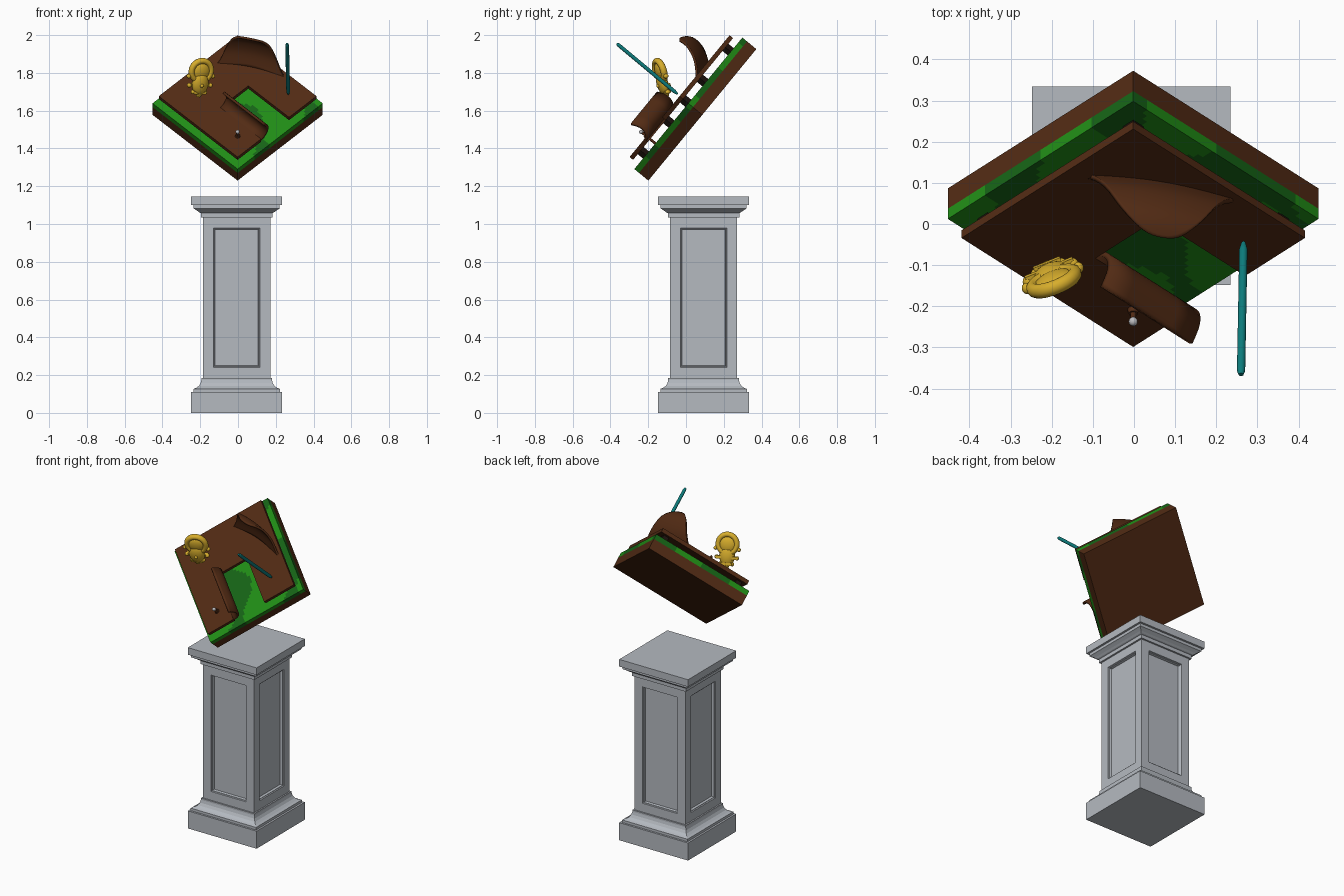
import bpy, bmesh, math
from mathutils import Matrix, Vector

if "Cube" in bpy.data.objects:
    bpy.data.objects.remove(bpy.data.objects["Cube"])


def mat(name, c):
    m = bpy.data.materials.new(name)
    m.diffuse_color = (*c, 1)
    m.use_nodes = True
    m.node_tree.nodes["Principled BSDF"].inputs["Base Color"].default_value = m.diffuse_color
    return m


STONE = mat("grey_stone", (.46, .49, .53))
BROWN = mat("dark_brown", (.085, .024, .007))
BLACK = mat("near_black", (.012, .006, .004))
GREEN = mat("bright_green", (.015, .27, .008))
DEEP = mat("deep_green", (.008, .13, .008))
GOLD = mat("gold", (.68, .42, .025))
TEAL = mat("teal", (.004, .2, .2))
SILVER = mat("silver", (.5, .5, .52))


def make(name, bm, mats, M=Matrix(), smooth=False):
    bmesh.ops.recalc_face_normals(bm, faces=bm.faces)
    me = bpy.data.meshes.new(name)
    bm.to_mesh(me)
    bm.free()
    ob = bpy.data.objects.new(name, me)
    bpy.context.collection.objects.link(ob)
    ob.matrix_world = M
    for m in mats:
        me.materials.append(m)
    if smooth:
        bpy.context.view_layer.objects.active = ob
        bpy.ops.object.select_all(action='DESELECT')
        ob.select_set(True)
        bpy.ops.object.shade_smooth_by_angle(angle=math.radians(40))
    return ob


def box(name, size, loc, m, M):
    bm = bmesh.new()
    bmesh.ops.create_cube(bm, size=1, matrix=Matrix.Translation(loc) @ Matrix.Diagonal((*size, 1)))
    return make(name, bm, [m], M)


def rod(name, r1, r2, a, b, m, M=Matrix(), n=16):
    a, b = Vector(a), Vector(b)
    d = b - a
    bm = bmesh.new()
    bmesh.ops.create_cone(bm, cap_ends=True, segments=n, radius1=r1, radius2=r2, depth=d.length,
                          matrix=Matrix.Translation((a + b) / 2) @ d.to_track_quat('Z', 'Y').to_matrix().to_4x4())
    return make(name, bm, [m], M, True)


def ball(name, r, loc, m, M=Matrix()):
    bm = bmesh.new()
    bmesh.ops.create_uvsphere(bm, u_segments=20, v_segments=12, radius=1,
                              matrix=Matrix.Translation(loc) @ Matrix.Diagonal((*r, 1)))
    return make(name, bm, [m], M, True)


def sheet(name, f, nu, nv, thick, m, M):
    """Curved sheet from a function of two 0..1 parameters."""
    bm = bmesh.new()
    g = [[bm.verts.new(f(i / nu, j / nv)) for j in range(nv + 1)] for i in range(nu + 1)]
    for i in range(nu):
        for j in range(nv):
            bm.faces.new((g[i][j], g[i + 1][j], g[i + 1][j + 1], g[i][j + 1]))
    ob = make(name, bm, [m], M, True)
    s = ob.modifiers.new("thickness", 'SOLIDIFY')
    s.thickness = thick
    s.offset = 0
    return ob


def along(pts, t):
    """Smooth interpolation along a short list of 2D points."""
    x = min(max(t, 0), 1) * (len(pts) - 1)
    i = min(int(x), len(pts) - 2)
    k = x - i
    P = [Vector(pts[min(max(i + d, 0), len(pts) - 1)]) for d in (-1, 0, 1, 2)]
    return .5 * (2 * P[1] + (P[2] - P[0]) * k + (2 * P[0] - 5 * P[1] + 4 * P[2] - P[3]) * k * k
                 + (3 * P[1] - P[0] - 3 * P[2] + P[3]) * k ** 3)


# pedestal: square profile with moulded base and cap, four recessed panels
prof = [(.241, 0), (.241, .111), (.229, .111), (.229, .127), (.214, .133), (.2, .143), (.191, .158),
        (.187, .175), (.187, .186), (.178, .186), (.178, 1.035), (.189, 1.035), (.189, 1.058),
        (.197, 1.061), (.207, 1.069), (.221, 1.078), (.228, 1.082), (.228, 1.1), (.241, 1.1), (.241, 1.145)]
bm = bmesh.new()
rings = [[bm.verts.new((sx * h, sy * h, z)) for sx, sy in ((-1, -1), (1, -1), (1, 1), (-1, 1))] for h, z in prof]
shaft = []
for i in range(len(rings) - 1):
    for k in range(4):
        l = (k + 1) % 4
        f = bm.faces.new((rings[i][k], rings[i][l], rings[i + 1][l], rings[i + 1][k]))
        if prof[i][1] == .186 and prof[i + 1][1] > 1:
            shaft.append(f)
bm.faces.new(rings[0][::-1])
bm.faces.new(rings[-1])
bm.normal_update()
for th, dp in ((.078, 0), (.004, -.006), (.004, 0), (.005, -.014)):
    bmesh.ops.inset_individual(bm, faces=shaft, thickness=th, depth=dp)
make("pedestal", bm, [STONE], Matrix.Translation((-.007, .093, 0)))

# tilted frame of the floating board: x right, y up the slope, z out of the face
ang = math.radians(50.6)
F = Matrix.Translation((-.002, -.034, 1.677)) @ Matrix.Rotation(ang, 4, 'X')
D = F @ Matrix.Rotation(math.radians(45), 4, 'Z')

# backing board and green layer
W = .637
box("backing_board", (W, W, .064), (0, 0, -.124), BROWN, D)
bm = bmesh.new()
bmesh.ops.create_cube(bm, size=1, matrix=Matrix.Translation((0, 0, -.076)) @ Matrix.Diagonal((W, W, .032, 1)))
bmesh.ops.subdivide_edges(bm, edges=[e for e in bm.edges if abs(e.verts[0].co.z - e.verts[1].co.z) < 1e-4],
                          cuts=39, use_grid_fill=True)
for f in bm.faces:
    c = f.calc_center_median()
    f.material_index = int(math.sin(c.x * 17 + 1.2 * math.sin(c.y * 11) + .4) + .6 * math.sin(c.y * 15 - 1) < -.3)
make("green_layer", bm, [GREEN, DEEP], D)

# front plate with a notch in its lower right edge
S = .295
bm = bmesh.new()
face = bm.faces.new([bm.verts.new((x, y, -.024)) for x, y in (
    (-S, -S), (-.12, -S), (-.12, .01), (.09, .01), (.09, -S), (S, -S), (S, S), (-S, S))])
ex = bmesh.ops.extrude_face_region(bm, geom=[face])
bmesh.ops.translate(bm, verts=[v for v in ex["geom"] if isinstance(v, bmesh.types.BMVert)], vec=(0, 0, .024))
make("front_plate", bm, [BROWN], D)

# spacers between plate and green layer
for i, (a, b) in enumerate(((-.25, -.25), (.25, .25), (-.25, .25), (.25, -.25), (-.2, 0), (0, .2))):
    box(f"spacer_{i}", (.035, .035, .04), (a, b, -.042), BLACK, D)

# flap folded up out of the notch
flap = [(0, -.008), (.03, .003), (.049, .03), (.048, .065), (.025, .104)]


def flap_f(u, t):
    c = along(flap, t)
    return (-.122 + c[0], .01 - .305 * u, c[1])


sheet("notch_flap", flap_f, 4, 14, .014, BROWN, D)

# curled tongue near the top
tongue = [(0, -.006), (.045, .06), (.06, .125), (.05, .165), (.03, .19)]
A, B = Vector((-.115, .23)), Vector((.255, .132))


def tongue_f(u, t):
    h = math.cos(math.pi * (u - .5)) ** 1.5 if 0 < u < 1 else 0
    c = along(tongue, t * h)
    b = A.lerp(B, u)
    lift = .022 * math.sin(math.pi * u)
    return (b.x, b.y + lift + c[0], c[1])


sheet("curled_tongue", tongue_f, 32, 14, .012, BROWN, F)

# small metal stud on the lower corner
rod("stud_stem", .007, .007, (0, -.275, -.06), (0, -.275, .03), BROWN, F)
rod("stud_washer", .014, .011, (0, -.275, 0), (0, -.275, .012), BROWN, F)
ball("stud_head", (.011, .011, .011), (0, -.275, .037), SILVER, F)

# teal rod leaning out from the plate
top, low = Vector((.26, -.366, 1.955)), Vector((.266, -.045, 1.688))
rod("teal_rod", .010, .010, top.lerp(low, .03), top.lerp(low, .95), TEAL)
rod("teal_rod_end", .010, .006, top.lerp(low, .03), top, TEAL)
rod("teal_rod_tip", .010, .005, top.lerp(low, .95), low, TEAL)

# gold ornament: ring on a tapering body with knobs
G = Matrix.Translation((-.198, -.13, 1.778)) @ Matrix.Rotation(math.radians(22), 4, 'Z') @ \
    Matrix.Rotation(math.radians(16), 4, 'X')


def ring_f(u, t):
    a, b = u * math.tau, t * math.tau
    r = .055 + .016 * math.cos(b)
    return (r * math.cos(a), .018 * math.sin(b), .034 + r * math.sin(a))


bm = bmesh.new()
N, K = 32, 10
g = [[bm.verts.new(ring_f(i / N, j / K)) for j in range(K)] for i in range(N)]
for i in range(N):
    for j in range(K):
        bm.faces.new((g[i][j], g[(i + 1) % N][j], g[(i + 1) % N][(j + 1) % K], g[i][(j + 1) % K]))
make("ornament_ring", bm, [GOLD], G, True)
ball("ornament_dome", (.05, .022, .05), (0, 0, .03), GOLD, G)
ball("ornament_body", (.046, .028, .062), (0, -.004, -.035), GOLD, G)
box("ornament_bar", (.125, .022, .018), (0, .004, -.045), GOLD, G)
box("ornament_foot", (.07, .036, .016), (0, 0, -.082), GOLD, G)
rod("ornament_tip", .02, .012, (0, 0, -.088), (0, 0, -.108), GOLD, G)
for sx in (-1, 1):
    for z, x in ((.005, .068), (-.045, .06), (-.082, .034)):
        ball("ornament_knob", (.012, .014, .012), (sx * x, 0, z), GOLD, G)
ball("ornament_bead", (.01, .01, .01), (0, -.031, -.04), GOLD, G)
